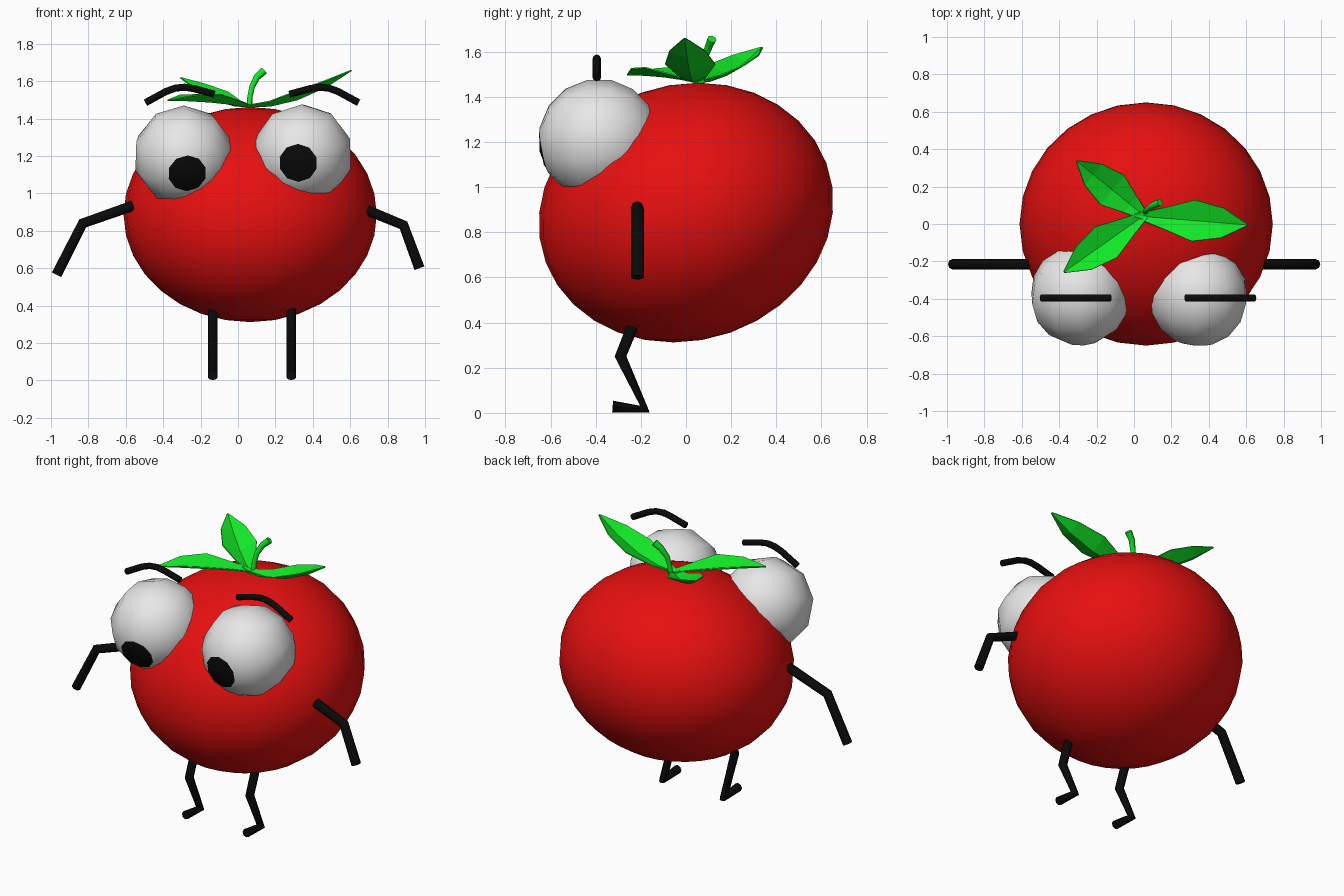
import bpy, bmesh, math
from mathutils import Vector, Matrix

if "Cube" in bpy.data.objects:
    bpy.data.objects.remove(bpy.data.objects["Cube"])


def material(name, color):
    m = bpy.data.materials.new(name)
    m.diffuse_color = (*color, 1)
    m.use_nodes = True
    m.node_tree.nodes["Principled BSDF"].inputs["Base Color"].default_value = m.diffuse_color
    return m


RED = material("tomato red", (0.8, 0.005, 0.005))
GREEN = material("leaf green", (0.006, 0.8, 0.02))
WHITE = material("eye white", (0.8, 0.8, 0.8))
BLACK = material("black", (0.003, 0.003, 0.003))


def finish(bm, name, mats, smooth=None):
    mesh = bpy.data.meshes.new(name)
    bm.to_mesh(mesh)
    bm.free()
    ob = bpy.data.objects.new(name, mesh)
    bpy.context.collection.objects.link(ob)
    for m in mats:
        mesh.materials.append(m)
    if smooth:
        activate(ob)
        bpy.ops.object.shade_smooth_by_angle(angle=math.radians(smooth))
    return ob


def activate(ob):
    bpy.ops.object.select_all(action='DESELECT')
    ob.select_set(True)
    bpy.context.view_layer.objects.active = ob


def tube(name, points, radius, mat, scales=None):
    """Eight-sided capped tube along a path."""
    cu = bpy.data.curves.new(name, 'CURVE')
    cu.dimensions = '3D'
    cu.bevel_depth = radius
    cu.bevel_resolution = 2
    cu.use_fill_caps = True
    sp = cu.splines.new('POLY')
    sp.points.add(len(points) - 1)
    for i, p in enumerate(points):
        sp.points[i].co = (*p, 1)
        sp.points[i].radius = scales[i] if scales else 1
    cu.materials.append(mat)
    ob = bpy.data.objects.new(name, cu)
    bpy.context.collection.objects.link(ob)
    activate(ob)
    bpy.ops.object.convert(target='MESH')
    bpy.ops.object.shade_smooth_by_angle(angle=math.radians(50))


# Round body, leaning slightly back towards the top
bm = bmesh.new()
bmesh.ops.create_uvsphere(bm, u_segments=28, v_segments=16, radius=1)
for v in bm.verts:
    x, y, z = v.co
    v.co = (0.065 + 0.677 * x, 0.65 * y + 0.055 * z, 0.887 + 0.575 * z)
finish(bm, "body", [RED], 60)


# Bulging eyes: the pole cap facing the gaze is the pupil
def eye(name, center, gaze):
    bm = bmesh.new()
    bmesh.ops.create_uvsphere(bm, u_segments=10, v_segments=8, radius=0.27)
    for f in bm.faces:
        f.material_index = 1 if f.calc_center_median().z > 0.245 else 0
        f.smooth = True
    rot = Vector(gaze).to_track_quat('Z', 'Y').to_matrix().to_4x4()
    bm.transform(Matrix.Translation(center) @ rot)
    finish(bm, name, [WHITE, BLACK], 60)


eye("left_eye", (-0.29, -0.38, 1.2), (0.02, -0.25, -0.1))
eye("right_eye", (0.345, -0.385, 1.21), (-0.025, -0.26, -0.05))

# Eyebrows
BROW = [(-0.19, 1.485), (-0.08, 1.545), (-0.03, 1.563), (0.02, 1.568),
        (0.07, 1.56), (0.18, 1.53)]
for name, cx, side in (("left_eyebrow", -0.305, 1), ("right_eyebrow", 0.455, -1)):
    tube(name, [(cx + side * x, -0.395, z) for x, z in BROW], 0.019, BLACK)

# Bent arms
ARMS = {"left_arm": [(-0.56, 0.935), (-0.83, 0.84), (-0.97, 0.565)],
        "right_arm": [(0.69, 0.91), (0.885, 0.83), (0.97, 0.6)]}
for name, path in ARMS.items():
    tube(name, [(x, -0.215, z) for x, z in path], 0.028, BLACK)

# Bent legs with feet pointing forward
LEG = [(-0.23, 0.4), (-0.29, 0.25), (-0.182, 0.017), (-0.325, 0.028)]
for name, x in (("left_leg", -0.135), ("right_leg", 0.285)):
    tube(name, [(x, y, z) for y, z in LEG], 0.026, BLACK)

# Curved stem
tube("stem", [(0.06, 0.065, 1.44), (0.063, 0.07, 1.51), (0.075, 0.08, 1.57),
              (0.1, 0.1, 1.62), (0.138, 0.115, 1.655)], 0.018, GREEN,
     [0.9, 0.8, 0.85, 1, 1.15])


# Folded leaves: a midrib with raised edges, pointed at the tip
def leaf(name, base, tip, width, arch, fold):
    base, tip = Vector(base), Vector(tip)
    side = Vector((base.y - tip.y, tip.x - base.x, 0)).normalized()
    bm = bmesh.new()
    rows = []
    for t, w in ((0, 0.2), (0.22, 0.55), (0.48, 1), (0.76, 0.72), (1, 0.03)):
        mid = base.lerp(tip, t)
        mid.z += arch * 4 * t * (1 - t)
        up = Vector((0, 0, fold * w))
        rows.append([bm.verts.new(p) for p in (mid + side * width * w + up, mid,
                                               mid - side * width * w + up)])
    for a, b in zip(rows, rows[1:]):
        for i in range(2):
            bm.faces.new((a[i], a[i + 1], b[i + 1], b[i]))
    bmesh.ops.recalc_face_normals(bm, faces=bm.faces)
    if sum(f.normal.z for f in bm.faces) < 0:
        bmesh.ops.reverse_faces(bm, faces=bm.faces)
    ob = finish(bm, name, [GREEN])
    mod = ob.modifiers.new("thickness", 'SOLIDIFY')
    mod.thickness = 0.006


leaf("back_leaf", (0.06, 0.04, 1.465), (-0.305, 0.335, 1.62), 0.1, -0.04, 0.045)
leaf("right_leaf", (0.05, 0.04, 1.465), (0.605, -0.005, 1.66), 0.11, -0.055, 0.045)
leaf("front_leaf", (0.06, 0.05, 1.465), (-0.375, -0.258, 1.5), 0.1, 0.01, 0.04)
